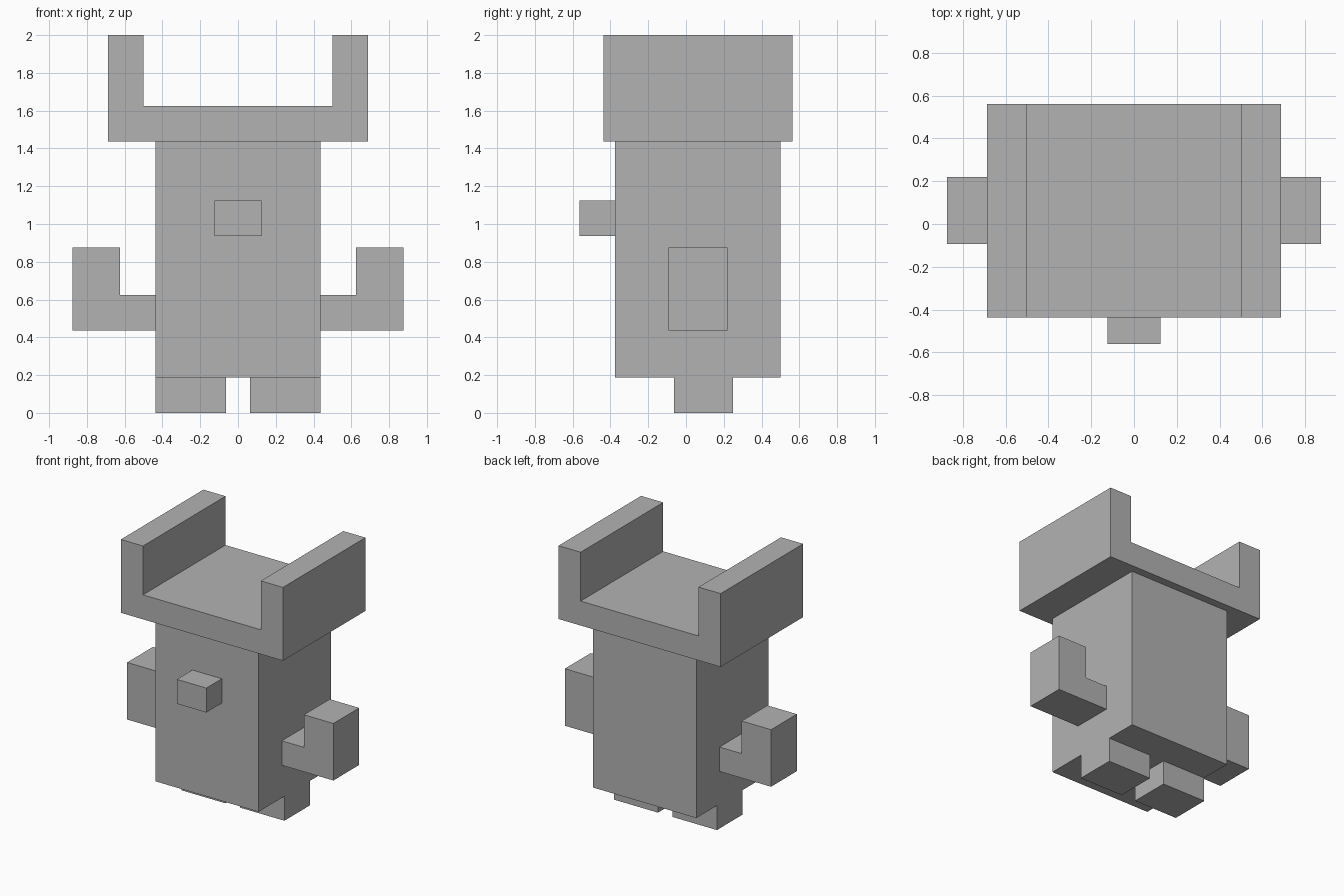
import bpy
import bmesh

if "Cube" in bpy.data.objects:
    bpy.data.objects.remove(bpy.data.objects["Cube"])

# Single grey material
grey = bpy.data.materials.new("plain_grey")
grey.diffuse_color = (0.45, 0.45, 0.45, 1.0)
grey.use_nodes = True
grey.node_tree.nodes["Principled BSDF"].inputs["Base Color"].default_value = grey.diffuse_color


def extrude_profile(name, outline, y0, y1):
    """Solid made from an x/z outline pulled from y0 to y1."""
    bm = bmesh.new()
    base = bm.faces.new([bm.verts.new((x, y0, z)) for x, z in outline])
    moved = bmesh.ops.extrude_face_region(bm, geom=[base])["geom"]
    verts = [g for g in moved if isinstance(g, bmesh.types.BMVert)]
    bmesh.ops.translate(bm, verts=verts, vec=(0, y1 - y0, 0))
    bmesh.ops.recalc_face_normals(bm, faces=bm.faces)
    mesh = bpy.data.meshes.new(name)
    bm.to_mesh(mesh)
    bm.free()
    mesh.materials.append(grey)
    obj = bpy.data.objects.new(name, mesh)
    bpy.context.collection.objects.link(obj)
    return obj


def block(name, x0, x1, y0, y1, z0, z1):
    return extrude_profile(name, [(x0, z0), (x1, z0), (x1, z1), (x0, z1)], y0, y1)


# Torso, head and nose
block("torso", -0.4375, 0.4375, -0.375, 0.5, 0.1875, 0.8125)
block("head", -0.4375, 0.4375, -0.375, 0.5, 0.8125, 1.4375)
block("nose", -0.125, 0.125, -0.5625, -0.375, 0.9375, 1.125)

# Wide hat with an upright wall on each side
hat_half = [(0.6875, 1.4375), (0.6875, 2.0), (0.5, 2.0), (0.5, 1.625)]
hat_outline = hat_half + [(-x, z) for x, z in reversed(hat_half)]
extrude_profile("hat", hat_outline, -0.4375, 0.5625)

# Bent arms and short legs
arm_outline = [(0.4375, 0.4375), (0.875, 0.4375), (0.875, 0.875),
               (0.625, 0.875), (0.625, 0.625), (0.4375, 0.625)]
for side, s in (("left", -1), ("right", 1)):
    extrude_profile(side + "_arm", [(s * x, z) for x, z in arm_outline], -0.09375, 0.21875)
    block(side + "_leg", s * 0.0625, s * 0.4375, -0.0625, 0.25, 0.0, 0.1875)
